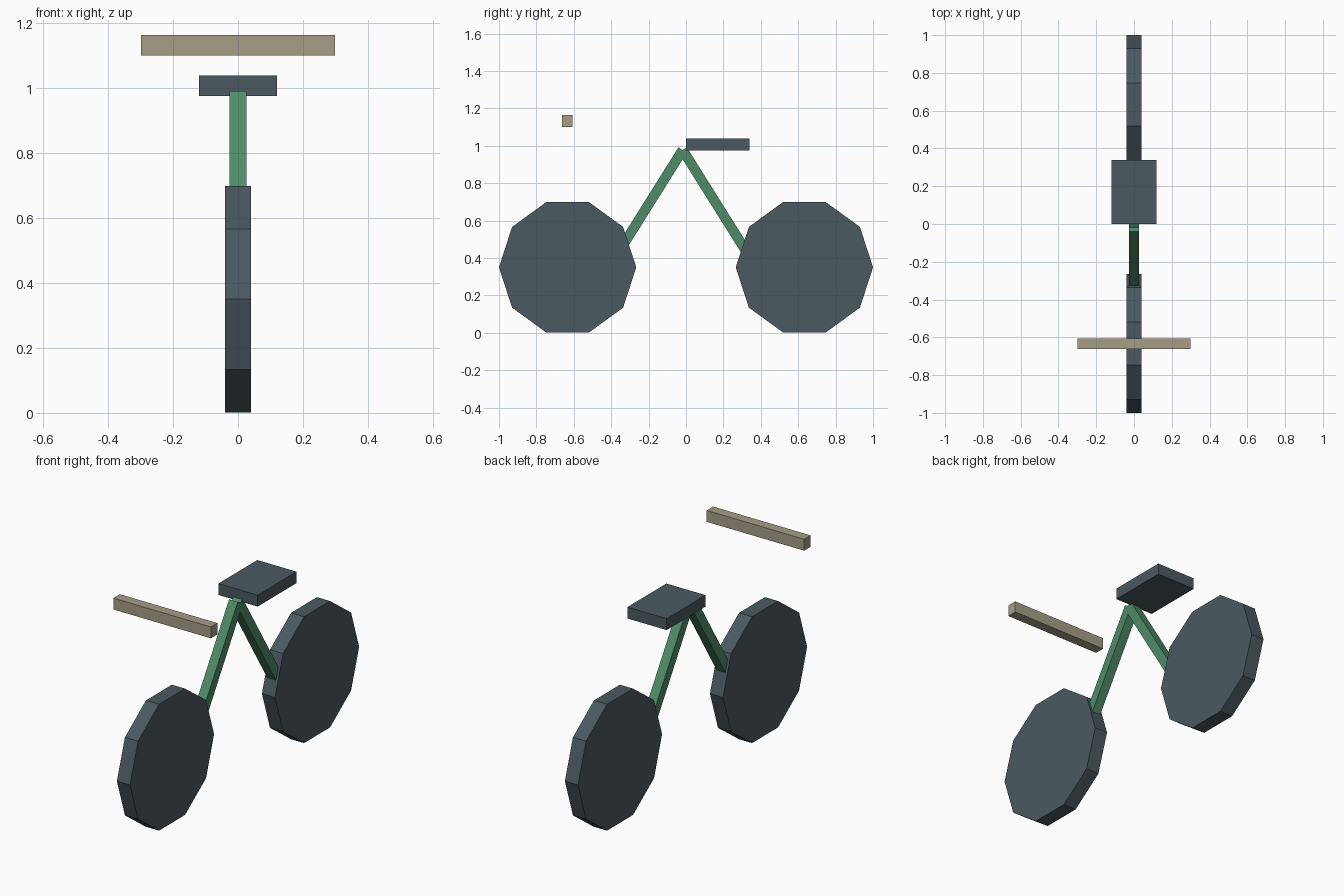
import bpy, math
from mathutils import Vector

if "Cube" in bpy.data.objects:
    bpy.data.objects.remove(bpy.data.objects["Cube"])


def material(name, rgb):
    m = bpy.data.materials.new(name)
    m.diffuse_color = (*rgb, 1)
    m.use_nodes = True
    m.node_tree.nodes["Principled BSDF"].inputs["Base Color"].default_value = m.diffuse_color
    return m


DARK = material("dark_grey", (0.07, 0.10, 0.12))
GREEN = material("green", (0.08, 0.26, 0.14))
TAN = material("tan", (0.38, 0.34, 0.24))


def finish(name, mat):
    ob = bpy.context.object
    ob.name = name
    ob.data.materials.append(mat)
    return ob


def box(name, lo, hi, mat):
    lo, hi = Vector(lo), Vector(hi)
    bpy.ops.mesh.primitive_cube_add(size=1, location=(lo + hi) / 2)
    ob = finish(name, mat)
    ob.scale = hi - lo
    return ob


def beam(name, a, b, width, mat):
    a, b = Vector(a), Vector(b)
    d = b - a
    bpy.ops.mesh.primitive_cube_add(size=1, location=(a + b) / 2)
    ob = finish(name, mat)
    ob.scale = (width, width, d.length)
    ob.rotation_euler = (math.atan2(-d.y, d.z), 0, 0)
    return ob


def wheel(name, y):
    # ten-sided disc, flat side down, axle along x
    bpy.ops.mesh.primitive_cylinder_add(
        vertices=10, radius=0.367, depth=0.08,
        location=(0, y, 0.35), rotation=(0, math.pi / 2, 0))
    ob = finish(name, DARK)
    # primitive's first corner lies on local y, so corners face front and back
    return ob


# Wheels
wheel("front_wheel", -0.633)
wheel("rear_wheel", 0.633)

# Frame tubes meeting under the seat
TOP = (0, -0.018, 0.977)
beam("front_frame_tube", (0, -0.367, 0.42), TOP, 0.053, GREEN)
beam("rear_frame_tube", (0, 0.35, 0.39), TOP, 0.053, GREEN)

# Seat and handlebar
box("seat", (-0.12, 0, 0.975), (0.12, 0.34, 1.038), DARK)
box("handlebar", (-0.298, -0.662, 1.10), (0.298, -0.606, 1.163), TAN)
